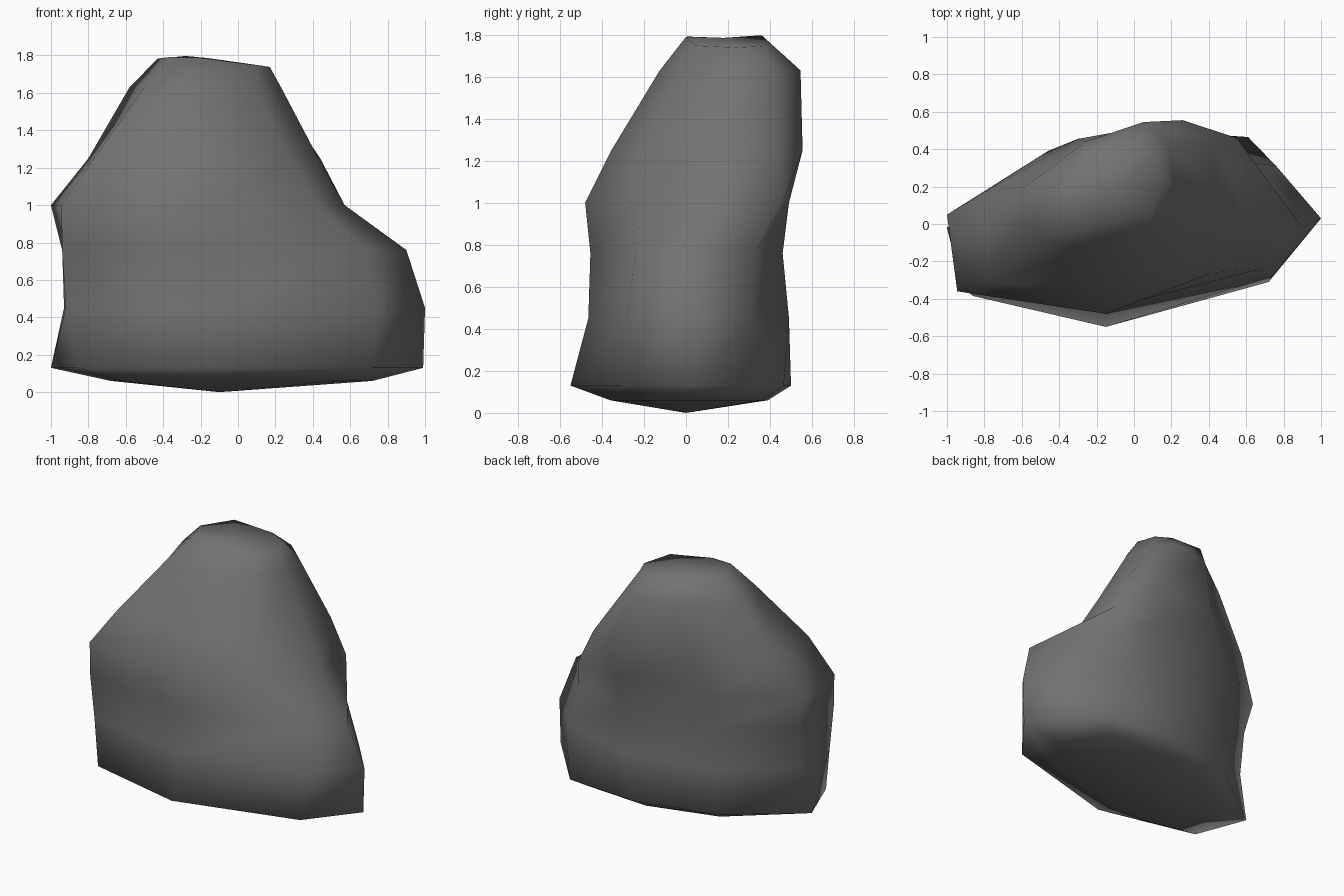
import bpy, bmesh

if "Cube" in bpy.data.objects:
    bpy.data.objects.remove(bpy.data.objects["Cube"])

# Rough outlines of the boulder by height; each runs
# left, front-left, front, front-right, right, back-right, back, back-left
SECTIONS = {
    0.06: [(-.68, 0), (-.62, -.32), (-.15, -.36), (.52, -.21), (.72, .05), (.5, .36), (.05, .39), (-.45, .25)],
    0.13: [(-1, -.02), (-.86, -.385), (-.15, -.55), (.72, -.31), (.99, .03), (.61, .465), (.1, .5), (-.5, .36)],
    0.45: [(-.93, 0), (-.92, -.34), (-.15, -.465), (.74, -.28), (1, .03), (.76, .31), (.15, .49), (-.5, .36)],
    0.76: [(-.94, .03), (-.94, -.36), (-.15, -.455), (.68, -.24), (.9, -.02), (.64, .33), (.2, .46), (-.5, .36)],
    1.0: [(-1, .05), (-.945, -.36), (-.15, -.48), (.42, -.26), (.57, .12), (.55, .46), (.2, .49), (-.46, .39)],
    1.25: [(-.8, .17), (-.77, -.31), (-.17, -.355), (.28, -.2), (.43, .15), (.44, .44), (.26, .555), (-.3, .455)],
    1.63: [(-.58, .2), (-.5, -.09), (-.25, -.125), (.1, -.03), (.23, .2), (.18, .43), (.05, .545), (-.26, .44)],
    1.8: [(-.43, .18), (-.37, .01), (-.22, 0), (.1, .04), (.17, .24), (.12, .36), (0, .4), (-.28, .36)],
}

bm = bmesh.new()
rings = []
for z, pts in SECTIONS.items():
    dip = 0.13 if z > 1.7 else 0      # crown falls away from its high point
    rings.append([bm.verts.new((x, y, z - dip * abs(x + .3))) for x, y in pts])

# Side walls
for a, b in zip(rings, rings[1:]):
    n = len(a)
    for i in range(n):
        j = (i + 1) % n
        bm.faces.new((a[i], a[j], b[j], b[i]))

# Shallow pointed underside and nearly flat crown
for ring, tip in ((rings[0], (-.1, 0, 0)), (rings[-1], (-.15, .18, 1.785))):
    v = bm.verts.new(tip)
    for i in range(len(ring)):
        bm.faces.new((ring[i], ring[(i + 1) % len(ring)], v))

bmesh.ops.recalc_face_normals(bm, faces=bm.faces)
for f in bm.faces:
    f.smooth = True
mesh = bpy.data.meshes.new("boulder")
bm.to_mesh(mesh)
bm.free()
boulder = bpy.data.objects.new("boulder", mesh)
bpy.context.collection.objects.link(boulder)

# Dark grey stone
stone = bpy.data.materials.new("dark_stone")
stone.diffuse_color = (.17, .17, .17, 1)
stone.use_nodes = True
stone.node_tree.nodes["Principled BSDF"].inputs["Base Color"].default_value = stone.diffuse_color
mesh.materials.append(stone)
